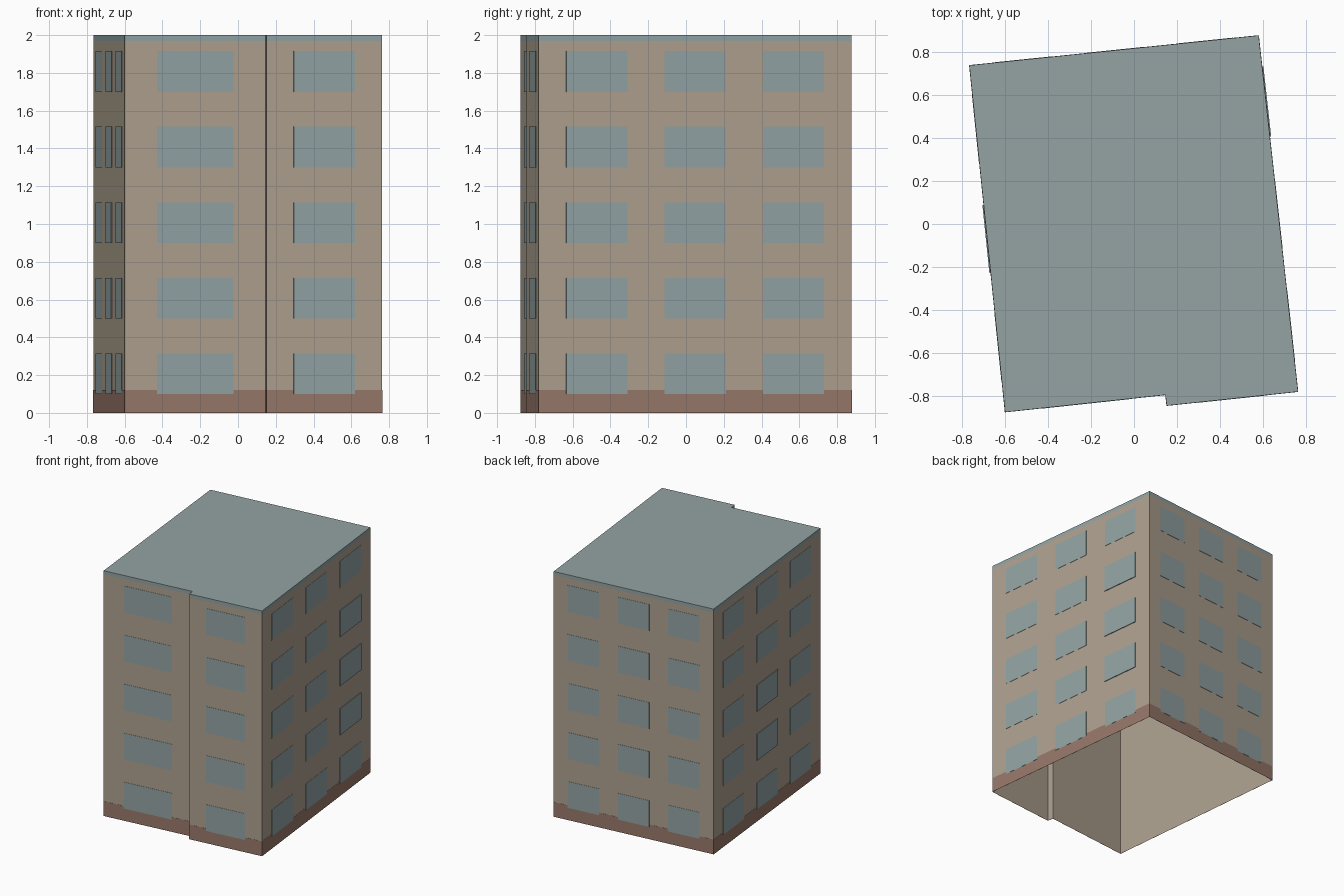
import bpy, bmesh
from mathutils import Vector

cube = bpy.data.objects.get("Cube")
if cube:
    bpy.data.objects.remove(cube)


def material(name, srgb):
    col = [((c / 255 + 0.055) / 1.055) ** 2.4 for c in srgb] + [1]
    m = bpy.data.materials.new(name)
    m.use_nodes = True
    m.diffuse_color = col
    bsdf = m.node_tree.nodes["Principled BSDF"]
    bsdf.inputs["Base Color"].default_value = col
    bsdf.inputs["Roughness"].default_value = 0.9
    return m


plaster = material("beige plaster", (174, 161, 143))
brick = material("brown plinth", (151, 120, 105))
glass = material("grey blue glass", (147, 163, 164))
slate = material("grey green roof", (148, 164, 162))

# Footprint corners, counter-clockwise, with a small step in the front
right_front = Vector((0.763, -0.78, 0))
right_back = Vector((0.58, 0.877, 0))
left_back = Vector((-0.766, 0.738, 0))
left_front = Vector((-0.6, -0.875, 0))
step_in = Vector((0.146, -0.795, 0))
step_out = Vector((0.152, -0.845, 0))
corners = [right_front, right_back, left_back, left_front, step_in, step_out]
sides = list(zip(corners, corners[1:] + corners[:1]))
UP = Vector((0, 0, 1))
HEIGHT, EAVES, PLINTH = 2.0, 1.97, 0.12


def finish(bm, name, mats):
    mesh = bpy.data.meshes.new(name)
    bm.to_mesh(mesh)
    bm.free()
    for m in mats:
        mesh.materials.append(m)
    obj = bpy.data.objects.new(name, mesh)
    bpy.context.collection.objects.link(obj)
    return obj


def strip(bm, z0, z1):
    """Closed ring of wall faces between two heights."""
    low = [bm.verts.new(c + UP * z0) for c in corners]
    high = [bm.verts.new(c + UP * z1) for c in corners]
    n = len(corners)
    for i in range(n):
        j = (i + 1) % n
        bm.faces.new((low[i], low[j], high[j], high[i]))
    return high


def plate(bm, p, q, a, b, z0, z1, depth):
    """Thin plate on the wall from p to q, between fractions a and b."""
    out = (q - p).cross(UP).normalized() * depth
    ends = [p.lerp(q, a), p.lerp(q, b)]
    quad = [ends[0] + UP * z0, ends[1] + UP * z0, ends[1] + UP * z1, ends[0] + UP * z1]
    back = [bm.verts.new(v) for v in quad]
    front = [bm.verts.new(v + out) for v in quad]
    bm.faces.new(front)
    for i in range(4):
        j = (i + 1) % 4
        bm.faces.new((back[i], back[j], front[j], front[i]))


# Hollow walls, open at the bottom
bm = bmesh.new()
strip(bm, 0, EAVES)
finish(bm, "walls", [plaster])

# Flat roof with a thin edge band
bm = bmesh.new()
top = bm.faces.new(strip(bm, EAVES, HEIGHT))
top.material_index = 1
finish(bm, "roof", [glass, slate])

# Plinth around the foot of the walls
bm = bmesh.new()
for p, q in sides:
    plate(bm, p, q, 0, 1, 0, PLINTH, 0.001)
finish(bm, "plinth", [brick])

# Windows on five floors; a few stand slightly proud of the wall
three = [(0.088, 0.284), (0.402, 0.598), (0.716, 0.912)]
layout = {
    "right_windows": (right_front, right_back, three, 2, (1, 2, 3)),
    "back_windows": (right_back, left_back, three, 0, ()),
    "left_windows": (left_back, left_front, three, 1, (1, 2)),
    "front_wide_windows": (left_front, step_in, [(0.228, 0.772)], 0, ()),
    "front_narrow_windows": (step_out, right_front, [(0.234, 0.766)], 0, ()),
}
for name, (p, q, spans, proud_column, proud_floors) in layout.items():
    bm = bmesh.new()
    for floor in range(5):
        z = 0.1 + 0.4 * floor
        for column, (a, b) in enumerate(spans):
            proud = column == proud_column and floor in proud_floors
            plate(bm, p, q, a, b, z, z + 0.215, 0.006 if proud else 0.002)
    finish(bm, name, [glass])
